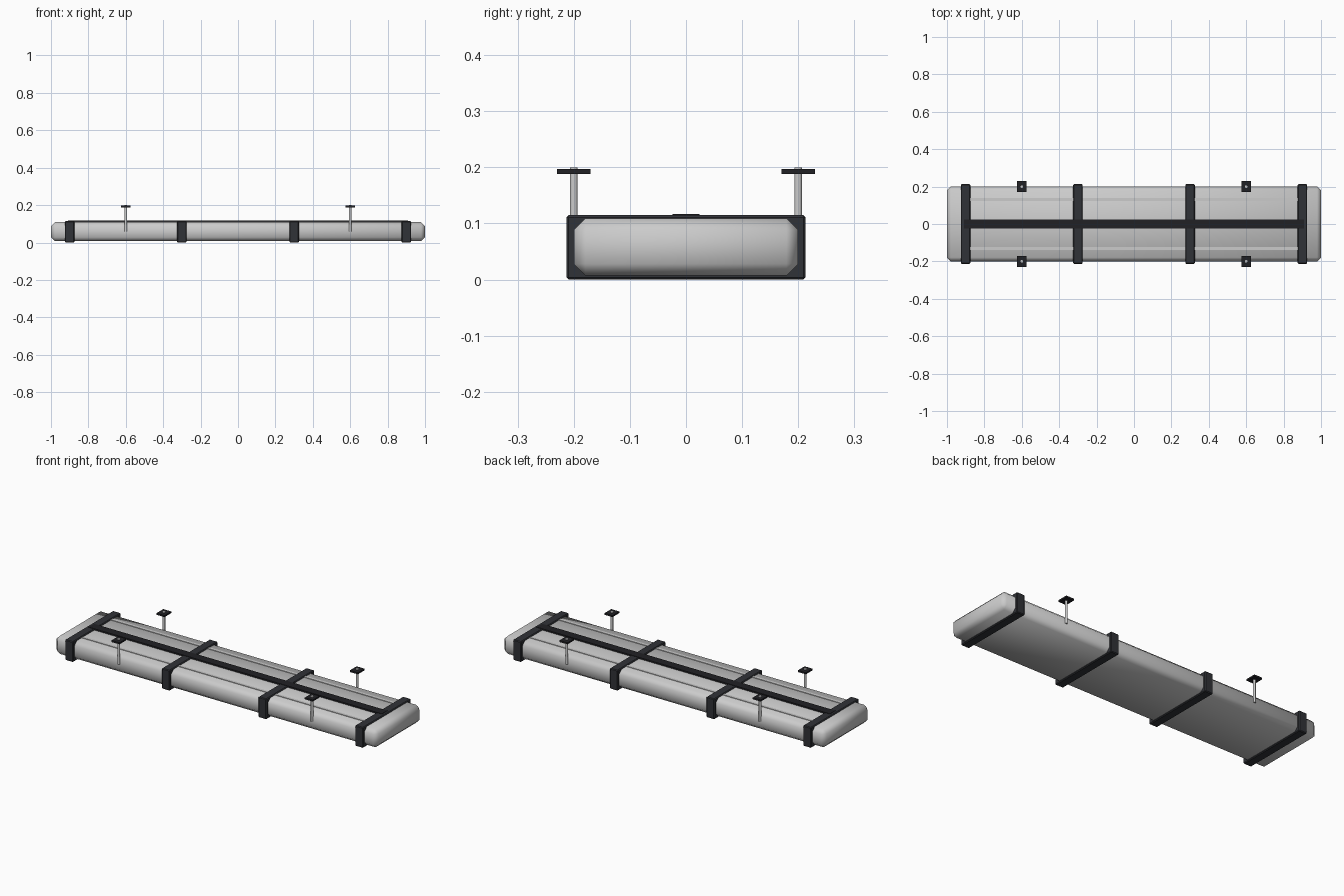
import bpy
import bmesh
from mathutils import Matrix, Vector

if "Cube" in bpy.data.objects:
    bpy.data.objects.remove(bpy.data.objects["Cube"])


def material(name, colour):
    mat = bpy.data.materials.new(name)
    mat.diffuse_color = (*colour, 1)
    mat.use_nodes = True
    mat.node_tree.nodes["Principled BSDF"].inputs["Base Color"].default_value = mat.diffuse_color
    return mat


black = material("black_rubber", (0.015, 0.015, 0.018))
strap_black = material("dark_strap", (0.03, 0.032, 0.038))


def finish(name, bm, mat=None):
    mesh = bpy.data.meshes.new(name)
    bm.to_mesh(mesh)
    bm.free()
    obj = bpy.data.objects.new(name, mesh)
    bpy.context.collection.objects.link(obj)
    if mat:
        mesh.materials.append(mat)
    return obj


def box(name, lo, hi, mat=None, bevel=0.0, smooth=False):
    lo, hi = Vector(lo), Vector(hi)
    bm = bmesh.new()
    bmesh.ops.create_cube(bm, size=1, matrix=Matrix.Translation((lo + hi) / 2)
                          @ Matrix.Diagonal((*(hi - lo), 1)))
    if bevel:
        bmesh.ops.bevel(bm, geom=bm.edges[:], offset=bevel, segments=1,
                        affect='EDGES', profile=0.5)
    for face in bm.faces:
        face.smooth = smooth
    return finish(name, bm, mat)


def cylinder(name, x, y, z0, z1, radius, sides=16):
    bm = bmesh.new()
    bmesh.ops.create_cone(bm, cap_ends=True, segments=sides, radius1=radius,
                          radius2=radius, depth=z1 - z0,
                          matrix=Matrix.Translation((x, y, (z0 + z1) / 2)))
    for face in bm.faces:
        face.smooth = len(face.verts) == 4
    return finish(name, bm)


# Long chamfered body
box("body", (-1, -0.2, 0.007), (1, 0.2, 0.109), bevel=0.021, smooth=True)

# Low ribs along the top
for side, y in (("front", -0.13), ("back", 0.13)):
    box(f"{side}_top_rib", (-0.9, y - 0.008, 0.1), (0.9, y + 0.008, 0.112))

# Bands wrapped around the body
for i, x in enumerate((-0.9, -0.3, 0.3, 0.9)):
    box(f"band_{i + 1}", (x - 0.025, -0.213, 0), (x + 0.025, 0.213, 0.115),
        strap_black, bevel=0.004)

# Centre strip lying over the bands
box("centre_strip", (-0.91, -0.024, 0.1), (0.91, 0.024, 0.117), black)

# Four hanging rods with mounting plates
for end, x in (("left", -0.6), ("right", 0.6)):
    for side, y in (("front", -0.2), ("back", 0.2)):
        cylinder(f"{side}_{end}_rod", x, y, 0.06, 0.2, 0.007)
        box(f"{side}_{end}_plate", (x - 0.025, y - 0.03, 0.188),
            (x + 0.025, y + 0.03, 0.197), black)
